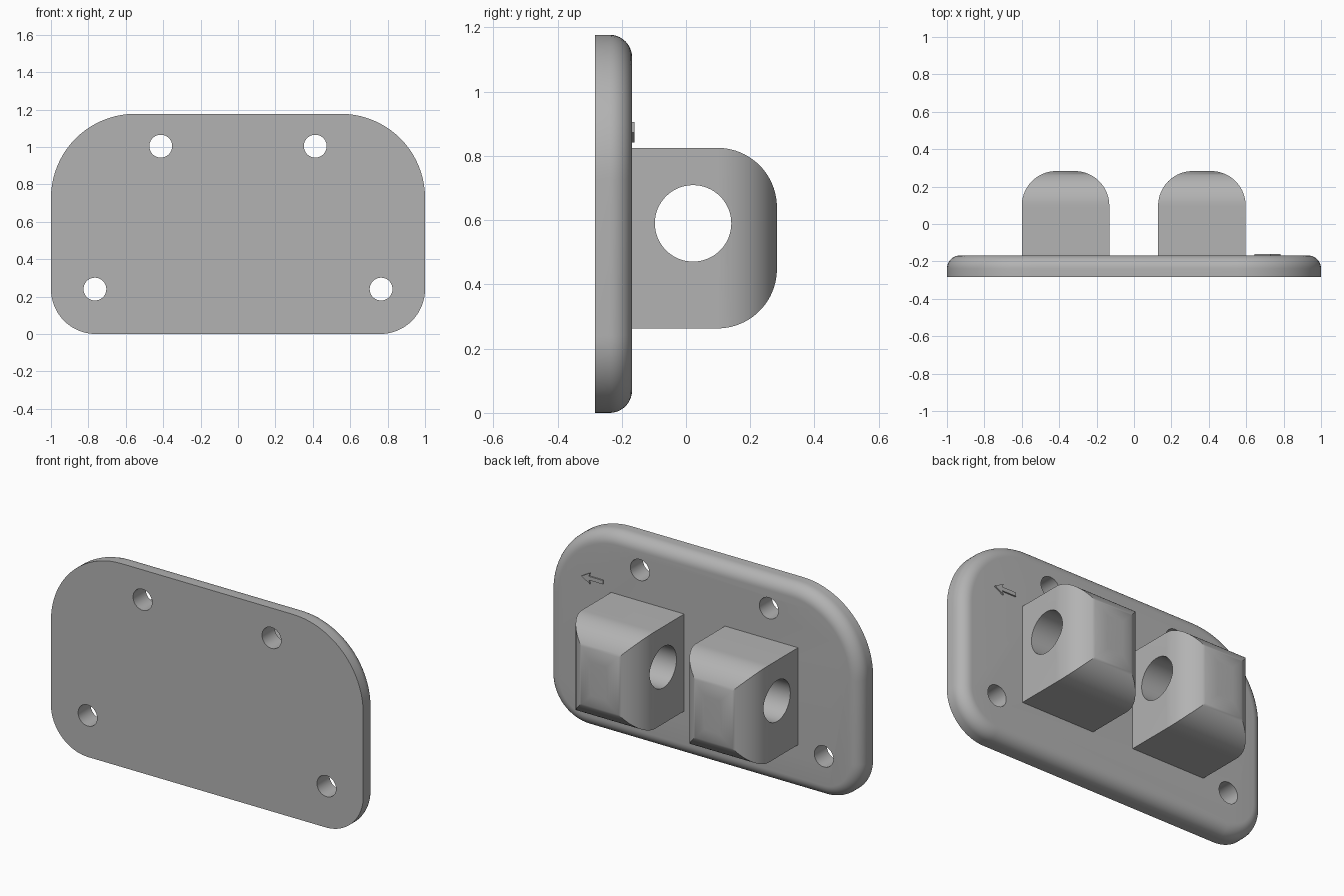
import bpy, bmesh
from math import sin, cos, pi
from mathutils import Vector

cube = bpy.data.objects.get("Cube")
if cube:
    bpy.data.objects.remove(cube, do_unlink=True)

GREY = (0.45, 0.45, 0.45, 1)
mat = bpy.data.materials.new("plain grey")
mat.use_nodes = True
mat.diffuse_color = GREY
mat.node_tree.nodes["Principled BSDF"].inputs["Base Color"].default_value = GREY

FRONT, FACE, BACK = -0.283, -0.168, 0.283   # plate front, plate back, lug tips
HEIGHT = 1.177


def rounded(u0, u1, v0, v1, radii, steps=20):
    """Rounded rectangle; radii run anticlockwise from the low corner."""
    corners = [(u0, v0), (u1, v0), (u1, v1), (u0, v1)]
    inward = [(1, 1), (-1, 1), (-1, -1), (1, -1)]
    points = []
    for k, ((u, v), (su, sv), r) in enumerate(zip(corners, inward, radii)):
        if r == 0:
            points.append((u, v))
            continue
        for i in range(steps + 1):
            a = pi + (k + i / steps) * pi / 2
            points.append((u + su * r + r * cos(a), v + sv * r + r * sin(a)))
    return points


def circle(u, v, r, n=48):
    return [(u + r * cos(2 * pi * i / n), v + r * sin(2 * pi * i / n)) for i in range(n)]


def prism(name, points, axis, lo, hi, fillet=0):
    """Extrude a profile along an axis, optionally rounding its far rim."""
    place = {"x": lambda u, v, d: (d, u, v),
             "y": lambda u, v, d: (u, d, v),
             "z": lambda u, v, d: (u, v, d)}[axis]
    bm = bmesh.new()
    face = bm.faces.new([bm.verts.new(place(u, v, lo)) for u, v in points])
    out = bmesh.ops.extrude_face_region(bm, geom=[face])["geom"]
    far = [g for g in out if isinstance(g, bmesh.types.BMVert)]
    bmesh.ops.translate(bm, verts=far, vec=Vector(place(0, 0, hi - lo)))
    if fillet:
        rim = [e for e in bm.edges if all(v in far for v in e.verts)]
        bmesh.ops.bevel(bm, geom=rim, offset=fillet, segments=10, profile=0.5,
                        affect="EDGES", clamp_overlap=False)
    bmesh.ops.recalc_face_normals(bm, faces=bm.faces[:])
    mesh = bpy.data.meshes.new(name)
    bm.to_mesh(mesh)
    bm.free()
    obj = bpy.data.objects.new(name, mesh)
    bpy.context.collection.objects.link(obj)
    mesh.materials.append(mat)
    return obj


def select(obj):
    bpy.ops.object.select_all(action="DESELECT")
    obj.select_set(True)
    bpy.context.view_layer.objects.active = obj


def combine(obj, tool, operation):
    """Apply a boolean and discard the tool."""
    select(obj)
    mod = obj.modifiers.new("cut", "BOOLEAN")
    mod.operation, mod.object, mod.solver = operation, tool, "EXACT"
    bpy.ops.object.modifier_apply(modifier=mod.name)
    bpy.data.objects.remove(tool, do_unlink=True)


def smooth(obj):
    select(obj)
    bpy.ops.object.shade_smooth_by_angle(angle=pi / 6)


# Mounting plate with a filleted back rim and four screw holes
plate = prism("mounting_plate",
              rounded(-1, 1, 0, HEIGHT, (0.24, 0.24, 0.45, 0.45)),
              "y", FRONT, FACE, fillet=0.07)
for x, z in [(0.413, 1.004), (0.765, 0.24)]:
    for side in (-1, 1):
        hole = prism("screw_hole", circle(side * x, z, 0.061), "y", -0.5, 0.5)
        combine(plate, hole, "DIFFERENCE")
smooth(plate)

# Two lugs: crossed rounded profiles, bored through sideways
for name, x0, x1 in [("right_lug", -0.6, -0.132), ("left_lug", 0.129, 0.597)]:
    root = FACE - 0.004
    lug = prism(name, rounded(root, BACK, 0.263, 0.825, (0, 0.185, 0.185, 0)), "x", x0, x1)
    plan = prism("plan", rounded(x0, x1, root - 0.1, BACK, (0, 0, 0.185, 0.185)), "z", 0, 1)
    combine(lug, plan, "INTERSECT")
    bore = prism("bore", circle(0.022, 0.59, 0.119, 64), "x", -1, 1)
    combine(lug, bore, "DIFFERENCE")
    smooth(lug)

# Raised direction arrow on the back of the plate
half = [(0.645, 0.011), (0.735, 0.011), (0.728, 0.032)]
mid = 0.873
outline = ([(x, mid + h) for x, h in half] + [(0.783, mid)]
           + [(x, mid - h) for x, h in reversed(half)])
prism("direction_arrow", outline, "y", FACE - 0.002, FACE + 0.008)
